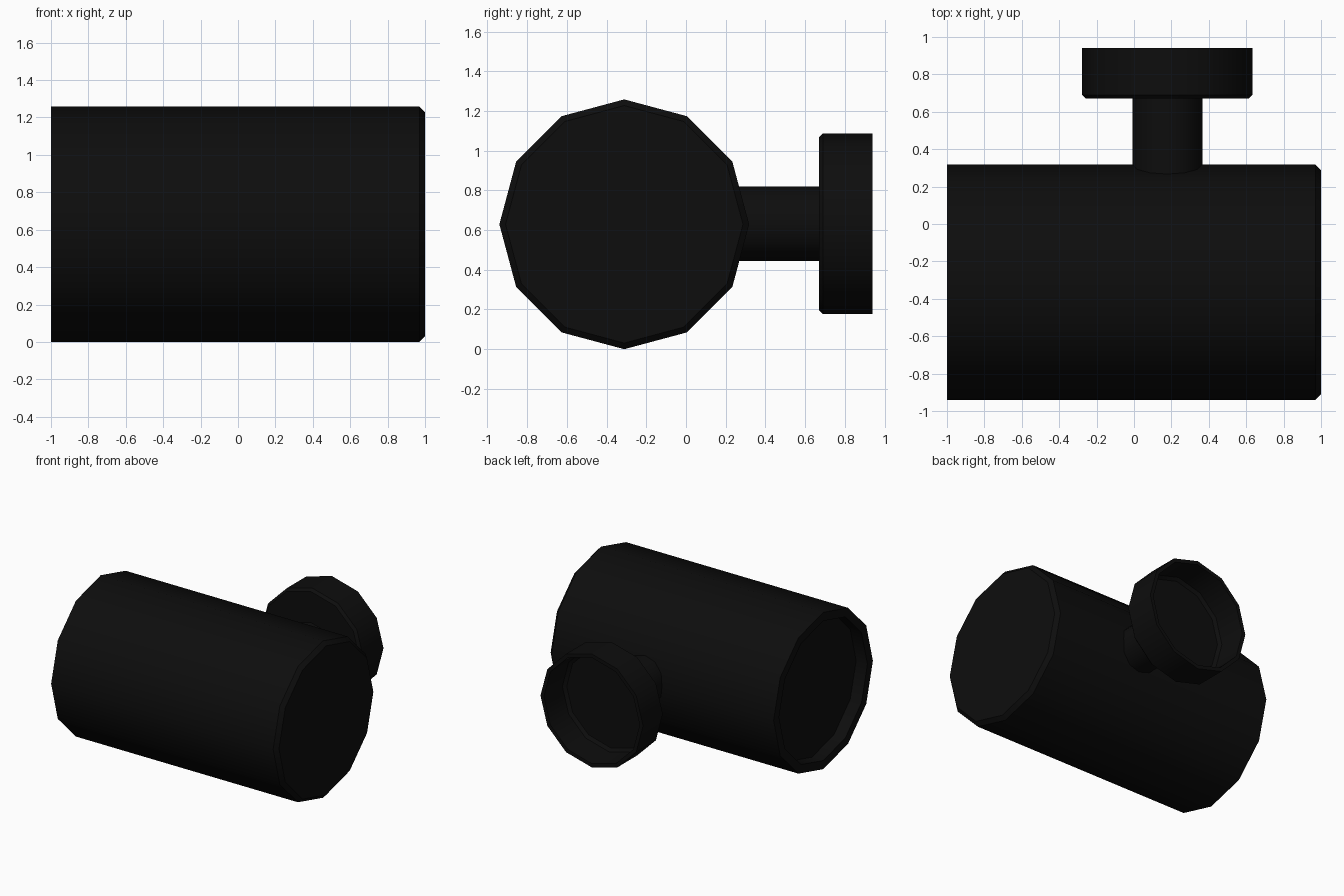
import bpy, bmesh, math

if "Cube" in bpy.data.objects:
    bpy.data.objects.remove(bpy.data.objects["Cube"])

black = bpy.data.materials.new("matte_black")
black.diffuse_color = (0.004, 0.004, 0.004, 1)
black.use_nodes = True
black.node_tree.nodes["Principled BSDF"].inputs["Base Color"].default_value = black.diffuse_color


def lathe(name, axis, centre, profile, sides=12):
    """Turn (position, radius) pairs round an x or y axis and cap both ends."""
    bm = bmesh.new()
    rings = []
    for pos, r in profile:
        ring = []
        for i in range(sides):
            a = 2 * math.pi * i / sides
            u, v = centre[0] + r * math.cos(a), centre[1] + r * math.sin(a)
            ring.append(bm.verts.new((pos, u, v) if axis == "x" else (u, pos, v)))
        rings.append(ring)
    for lo, hi in zip(rings, rings[1:]):
        for i in range(sides):
            j = (i + 1) % sides
            bm.faces.new((lo[i], lo[j], hi[j], hi[i]))
    bm.faces.new(rings[0])
    bm.faces.new(rings[-1])
    bmesh.ops.recalc_face_normals(bm, faces=bm.faces)
    mesh = bpy.data.meshes.new(name)
    bm.to_mesh(mesh)
    bm.free()
    mesh.materials.append(black)
    ob = bpy.data.objects.new(name, mesh)
    bpy.context.collection.objects.link(ob)
    bpy.ops.object.select_all(action="DESELECT")
    ob.select_set(True)
    bpy.context.view_layer.objects.active = ob
    bpy.ops.object.shade_smooth_by_angle(angle=math.radians(35))
    return ob


# Lamp housing: recessed opening at the left, chamfered closed end at the right
lathe("lamp_housing", "x", (-0.311, 0.629),
      [(-0.90, 0.56), (-1.0, 0.56), (-1.0, 0.629), (0.97, 0.629), (1.0, 0.598)])

# Stem from the housing to the mount
lathe("mount_stem", "y", (0.178, 0.632), [(0.20, 0.187), (0.68, 0.187)])

# Hollow mounting cup, open at the back
lathe("mounting_cup", "y", (0.178, 0.632),
      [(0.67, 0.435), (0.69, 0.455), (0.94, 0.455), (0.94, 0.425),
       (0.72, 0.415), (0.70, 0.39)])
